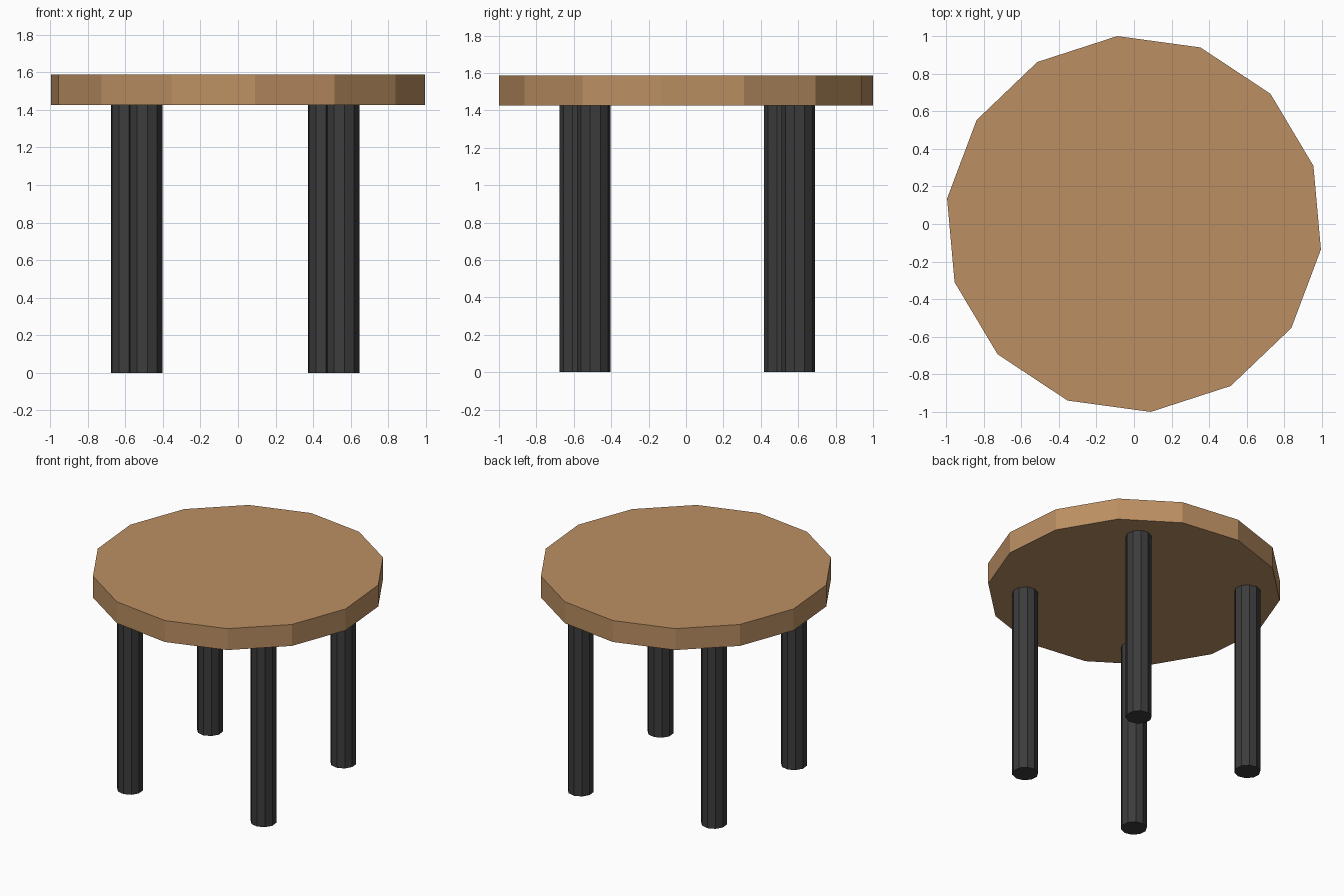
import bpy
import math
from mathutils import Matrix

cube = bpy.data.objects.get("Cube")
if cube:
    bpy.data.objects.remove(cube, do_unlink=True)

TURN = math.radians(5.1)   # the whole table is turned slightly about z
UNDERSIDE, TOP = 1.425, 1.587


def make_material(name, rgb):
    mat = bpy.data.materials.new(name)
    mat.use_nodes = True
    colour = (*rgb, 1.0)
    mat.diffuse_color = colour
    mat.node_tree.nodes["Principled BSDF"].inputs["Base Color"].default_value = colour
    return mat


def prism(name, sides, radius, x, y, z_low, z_high, mat):
    """Flat-shaded upright prism, placed in the turned frame of the table."""
    bpy.ops.mesh.primitive_cylinder_add(
        vertices=sides, radius=radius, depth=z_high - z_low)
    obj = bpy.context.object
    obj.name = obj.data.name = name
    place = Matrix.Translation((x, y, (z_low + z_high) / 2))
    obj.matrix_world = Matrix.Rotation(TURN, 4, "Z") @ place
    obj.data.materials.append(mat)
    return obj


wood = make_material("warm wood", (0.50, 0.275, 0.124))
black = make_material("charcoal", (0.045, 0.045, 0.045))

# Round top
prism("tabletop", 14, 1.004, 0, 0, UNDERSIDE, TOP, wood)

# Four legs
for depth_name, y in (("front", -0.541), ("back", 0.556)):
    for side_name, x in (("right", -0.541), ("left", 0.512)):
        prism(f"{depth_name}_{side_name}_leg", 10, 0.09, x, y, 0, UNDERSIDE, black)
